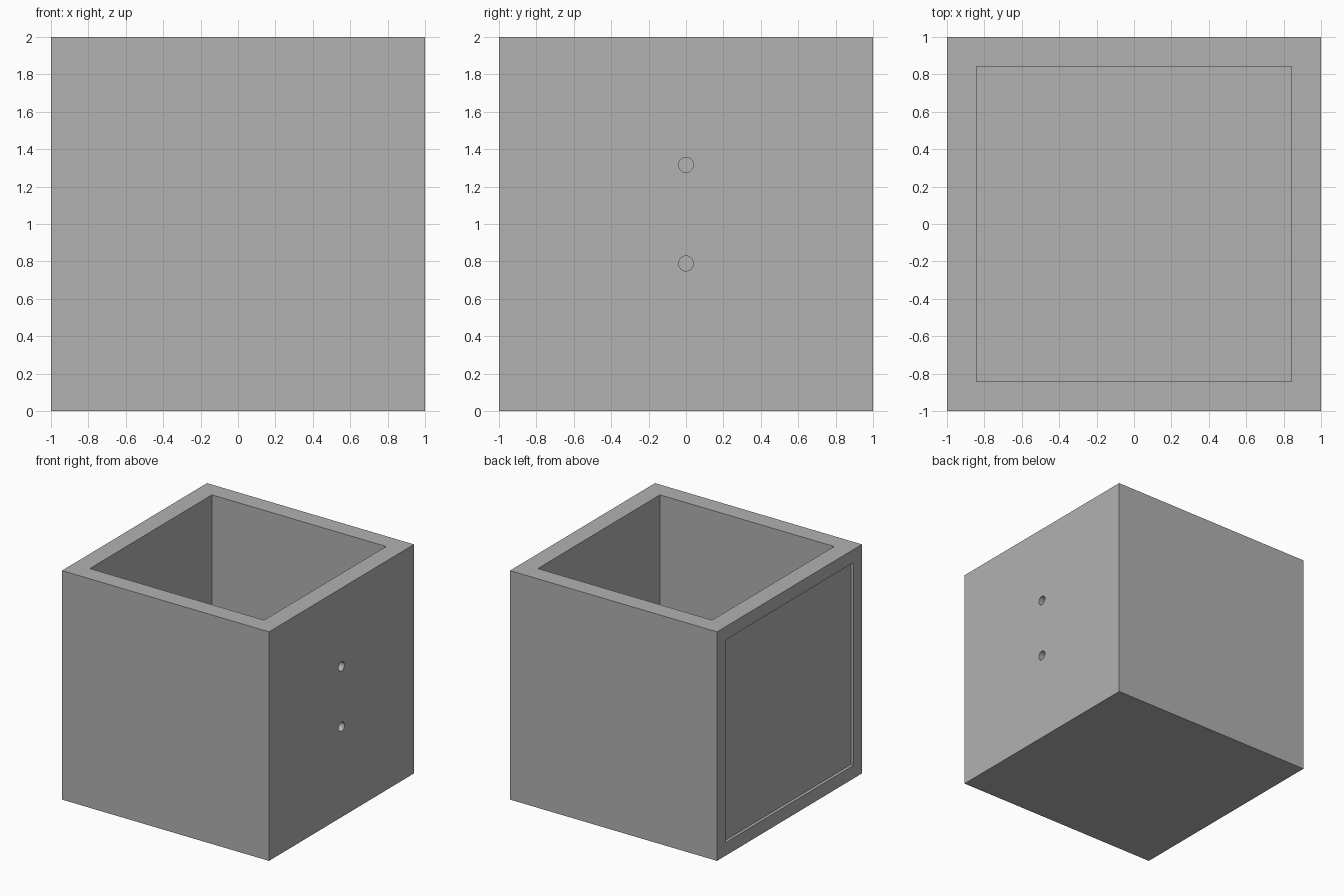
import bpy, math

if "Cube" in bpy.data.objects:
    bpy.data.objects.remove(bpy.data.objects["Cube"])

WALL = 0.158

grey = bpy.data.materials.new("plain_grey")
grey.diffuse_color = (0.445, 0.445, 0.445, 1)
grey.use_nodes = True
grey.node_tree.nodes["Principled BSDF"].inputs["Base Color"].default_value = grey.diffuse_color


def block(name, lo, hi):
    """Axis-aligned box between two corners."""
    bpy.ops.mesh.primitive_cube_add(size=1, location=[(a + b) / 2 for a, b in zip(lo, hi)])
    ob = bpy.context.object
    ob.name = name
    ob.scale = [b - a for a, b in zip(lo, hi)]
    bpy.ops.object.transform_apply(location=False, rotation=False, scale=True)
    return ob


def cut(target, cutter):
    """Subtract the cutter, then remove it."""
    mod = target.modifiers.new("cut", 'BOOLEAN')
    mod.operation = 'DIFFERENCE'
    mod.solver = 'EXACT'
    mod.object = cutter
    bpy.context.view_layer.objects.active = target
    bpy.ops.object.modifier_apply(modifier=mod.name)
    bpy.data.objects.remove(cutter, do_unlink=True)


# Open-topped box
box = block("open_box", (-1, -1, 0), (1, 1, 2))
box.data.materials.append(grey)
inner = 1 - WALL
cut(box, block("cavity_cutter", (-inner, -inner, WALL), (inner, inner, 2.2)))

# Shallow square recess in the left wall
cut(box, block("recess_cutter", (-1.2, -0.885, 0.115), (-0.974, 0.885, 1.885)))

# Two round holes through the right wall
for z in (0.789, 1.316):
    bpy.ops.mesh.primitive_cylinder_add(vertices=32, radius=0.04, depth=0.4,
                                        location=(1 - WALL / 2, 0, z),
                                        rotation=(0, math.pi / 2, 0))
    cut(box, bpy.context.object)

# Crisp flat walls, smooth hole sides
bpy.ops.object.select_all(action='DESELECT')
box.select_set(True)
bpy.context.view_layer.objects.active = box
bpy.ops.object.shade_smooth_by_angle(angle=math.radians(30))
